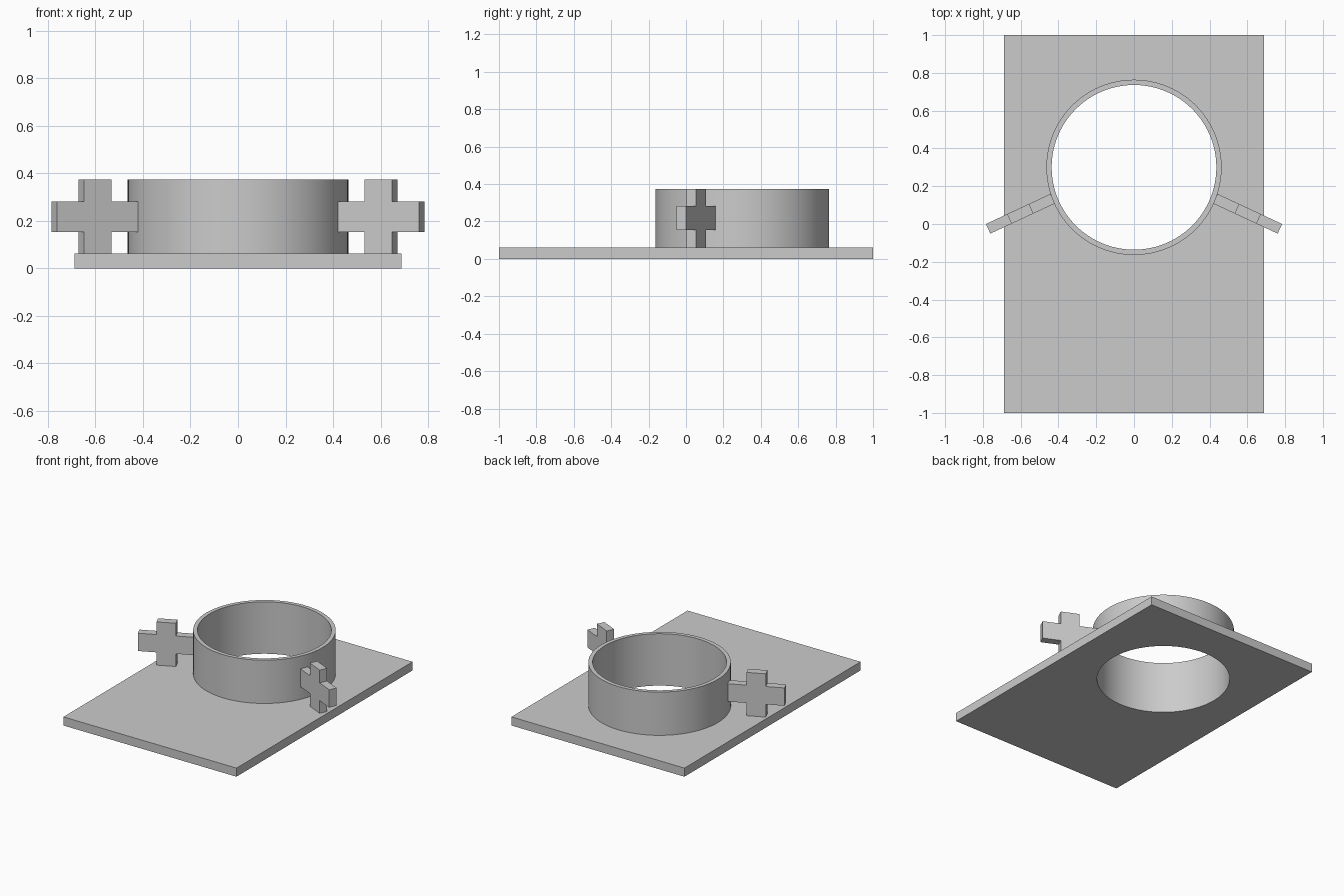
import bpy, bmesh, math
from mathutils import Matrix

if "Cube" in bpy.data.objects:
    bpy.data.objects.remove(bpy.data.objects["Cube"])

grey = bpy.data.materials.new("light_grey")
grey.diffuse_color = (0.6, 0.6, 0.6, 1)
grey.use_nodes = True
grey.node_tree.nodes["Principled BSDF"].inputs["Base Color"].default_value = grey.diffuse_color

PLATE_T, TOP = 0.062, 0.373      # plate thickness, overall height
CY, R_IN, R_OUT = 0.30, 0.436, 0.464
SEG = 96


def finish(name, bm):
    bmesh.ops.recalc_face_normals(bm, faces=bm.faces[:])
    me = bpy.data.meshes.new(name)
    bm.to_mesh(me)
    bm.free()
    me.materials.append(grey)
    ob = bpy.data.objects.new(name, me)
    bpy.context.collection.objects.link(ob)
    return ob


def smooth(ob):
    bpy.ops.object.select_all(action='DESELECT')
    ob.select_set(True)
    bpy.context.view_layer.objects.active = ob
    bpy.ops.object.shade_smooth_by_angle(angle=math.radians(30))


def circle(bm, r, z):
    return [bm.verts.new((r * math.cos(a), CY + r * math.sin(a), z))
            for a in (2 * math.pi * i / SEG for i in range(SEG))]


# Base plate: rectangle and circle outlines filled, then extruded
bm = bmesh.new()
rect = [bm.verts.new((x, y, 0)) for x, y in
        ((-0.688, -1), (0.688, -1), (0.688, 1), (-0.688, 1))]
edges = []
for loop in (rect, circle(bm, R_IN, 0)):
    edges += [bm.edges.new((loop[i - 1], loop[i])) for i in range(len(loop))]
bmesh.ops.triangle_fill(bm, edges=edges, use_beauty=True)
ext = bmesh.ops.extrude_face_region(bm, geom=bm.faces[:], use_keep_orig=True)
bmesh.ops.translate(bm, vec=(0, 0, PLATE_T),
                    verts=[g for g in ext["geom"] if isinstance(g, bmesh.types.BMVert)])
smooth(finish("base_plate", bm))

# Ring collar standing on the plate
bm = bmesh.new()
loops = [circle(bm, r, z) for r, z in
         ((R_IN, PLATE_T), (R_OUT, PLATE_T), (R_OUT, TOP), (R_IN, TOP))]
for k in range(4):
    a, b = loops[k - 1], loops[k]
    for i in range(SEG):
        bm.faces.new((a[i - 1], a[i], b[i], b[i - 1]))
smooth(finish("ring_collar", bm))

# Cross-shaped handles, angled forward on each side of the ring
L, W, T = 0.188, 0.064, 0.056
H = (TOP - PLATE_T) / 2
quarter = [(L, W), (W, W), (W, H)]
profile = (quarter + [(-x, z) for x, z in reversed(quarter)]
           + [(-x, -z) for x, z in quarter] + [(x, -z) for x, z in reversed(quarter)])
for side, name in ((1, "right_cross_handle"), (-1, "left_cross_handle")):
    bm = bmesh.new()
    face = bm.faces.new([bm.verts.new((x, -T / 2, z)) for x, z in profile])
    ext = bmesh.ops.extrude_face_region(bm, geom=[face], use_keep_orig=True)
    bmesh.ops.translate(bm, vec=(0, T, 0),
                        verts=[g for g in ext["geom"] if isinstance(g, bmesh.types.BMVert)])
    bm.transform(Matrix.Translation((side * 0.602, 0.054, PLATE_T + H))
                 @ Matrix.Rotation(math.radians(-25 * side), 4, 'Z'))
    finish(name, bm)
